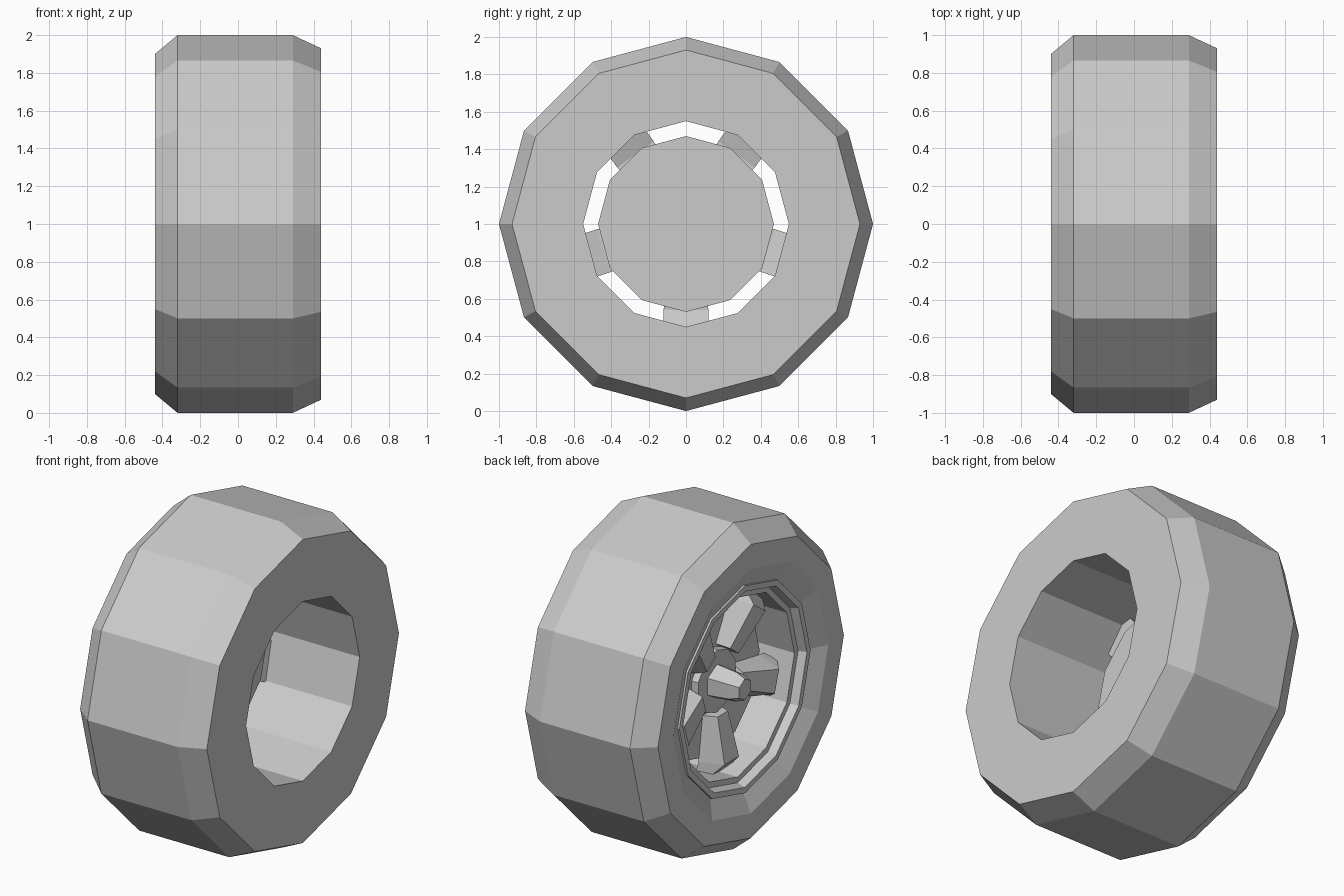
import bpy, bmesh
from math import sin, cos, pi
from mathutils import Vector

if "Cube" in bpy.data.objects:
    bpy.data.objects.remove(bpy.data.objects["Cube"])


def make(name, verts, faces):
    bm = bmesh.new()
    vs = [bm.verts.new(v) for v in verts]
    for f in faces:
        bm.faces.new([vs[i] for i in f])
    bmesh.ops.remove_doubles(bm, verts=bm.verts, dist=1e-5)
    bmesh.ops.recalc_face_normals(bm, faces=bm.faces)
    me = bpy.data.meshes.new(name)
    bm.to_mesh(me)
    bm.free()
    ob = bpy.data.objects.new(name, me)
    bpy.context.collection.objects.link(ob)
    return ob


def polar(x, r, a, side=0.0):
    """Point at radius r and angle a from straight up, around the axle."""
    return Vector((x, r * sin(a) + side * cos(a), 1 + r * cos(a) - side * sin(a)))


def revolve(name, profile, n=12, closed=True):
    """Turn an (x, r) profile around the axle; open profiles get end caps."""
    m = len(profile)
    verts = [polar(x, r, 2 * pi * k / n) for k in range(n) for x, r in profile]
    faces = []
    for k in range(n):
        k2 = (k + 1) % n
        for i in range(m if closed else m - 1):
            j = (i + 1) % m
            faces.append((k * m + i, k * m + j, k2 * m + j, k2 * m + i))
    if not closed:
        faces.append([k * m for k in range(n)])
        faces.append([k * m + m - 1 for k in range(n)])
    return make(name, verts, faces)


# Tyre with chamfered shoulders and a dished outer sidewall
revolve("tyre", [(-0.44, 0.90), (-0.32, 1.0), (0.29, 1.0), (0.44, 0.93),
                 (0.44, 0.55), (-0.32, 0.55), (-0.32, 0.62), (-0.385, 0.63),
                 (-0.44, 0.75)])

# Stepped rim lip on the outer side
revolve("rim_lip", [(-0.40, 0.635), (-0.40, 0.60), (-0.35, 0.585),
                    (-0.35, 0.55), (-0.30, 0.55), (-0.30, 0.635)])

# Disc behind the spokes, and the tapered axle cap
revolve("back_disc", [(-0.13, 0.47), (-0.17, 0.47)], closed=False)
revolve("hub_plate", [(-0.16, 0.20), (-0.21, 0.19)], n=10, closed=False)
revolve("axle_cap", [(-0.20, 0.105), (-0.34, 0.09), (-0.40, 0.065)], n=6, closed=False)

# Five tapered spokes, one pointing straight down
# each station: radius, back x, back half width, front x, front half width
stations = [(0.19, -0.15, 0.09, -0.25, 0.05),
            (0.46, -0.17, 0.12, -0.31, 0.07),
            (0.555, -0.14, 0.12, -0.22, 0.11)]
for s in range(5):
    a = pi + s * 2 * pi / 5
    verts = []
    for r, xb, wb, xf, wf in stations:
        verts += [polar(xb, r, a, -wb), polar(xb, r, a, wb),
                  polar(xf, r, a, wf), polar(xf, r, a, -wf)]
    faces = [(0, 1, 2, 3), (8, 9, 10, 11)]
    for b in (0, 4):
        faces += [(b + i, b + (i + 1) % 4, b + 4 + (i + 1) % 4, b + 4 + i) for i in range(4)]
    make(f"spoke_{s + 1}", verts, faces)
